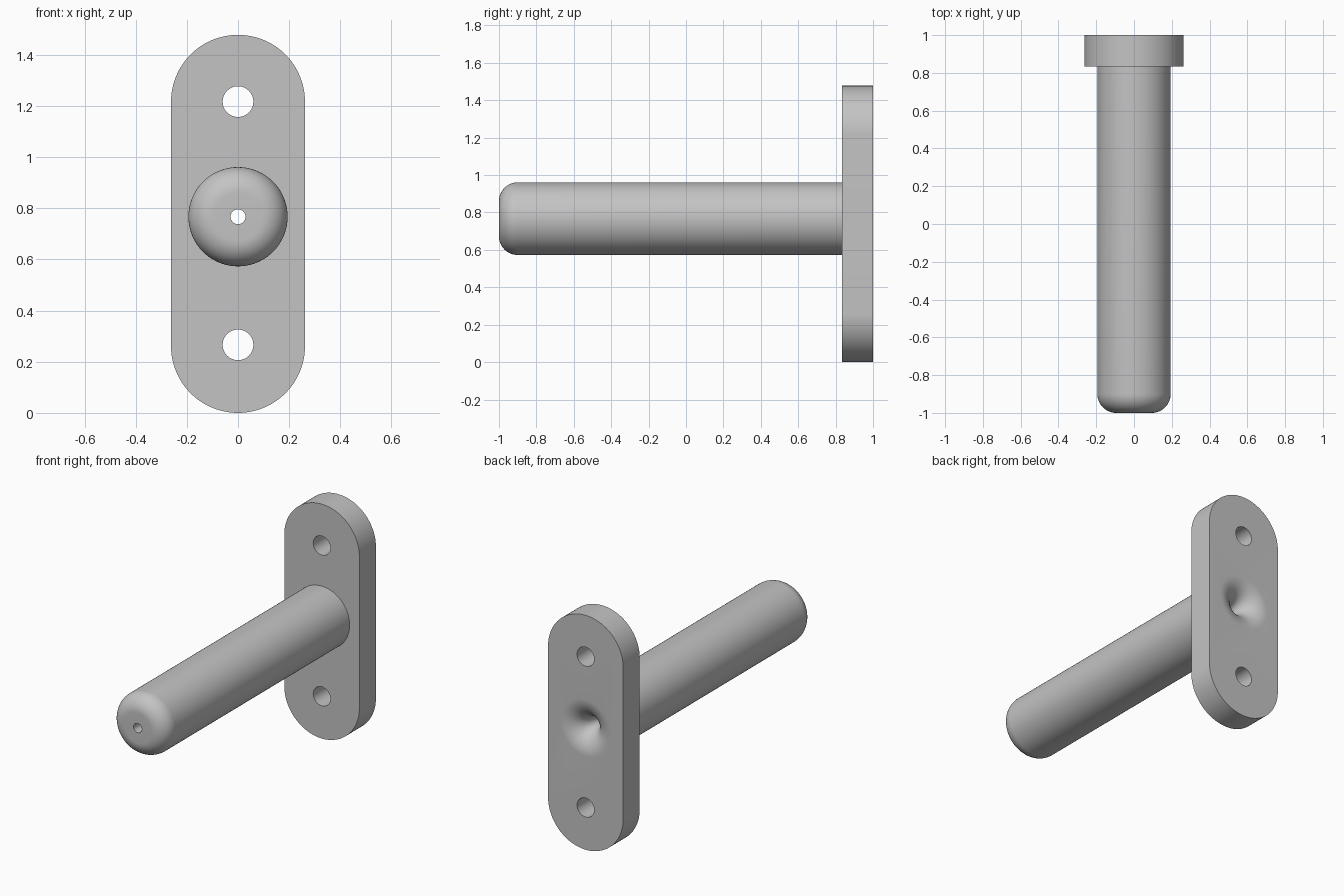
import bpy
import bmesh
from math import pi, sin, cos
from mathutils import Matrix, Vector

cube = bpy.data.objects.get("Cube")
if cube:
    bpy.data.objects.remove(cube, do_unlink=True)

SEG = 96
PLATE_FRONT, PLATE_BACK = 0.835, 1.0
PLATE_R, PLATE_TOP = 0.262, 1.478
PEG_Z, PEG_R, PEG_ROUND = 0.767, 0.194, 0.1
BORE_R, FLARE = 0.029, 0.15
HOLE_R = 0.06

grey = bpy.data.materials.new("plain grey")
grey.use_nodes = True
colour = (0.55, 0.55, 0.55, 1)
grey.diffuse_color = colour
grey.node_tree.nodes["Principled BSDF"].inputs["Base Color"].default_value = colour


def finish(name, bm):
    bmesh.ops.recalc_face_normals(bm, faces=bm.faces)
    mesh = bpy.data.meshes.new(name)
    bm.to_mesh(mesh)
    bm.free()
    mesh.materials.append(grey)
    obj = bpy.data.objects.new(name, mesh)
    bpy.context.collection.objects.link(obj)
    return obj


def activate(obj):
    bpy.ops.object.select_all(action='DESELECT')
    obj.select_set(True)
    bpy.context.view_layer.objects.active = obj


def lathe(name, profile, z):
    """Spin a closed (radius, y) profile round the y direction at height z."""
    bm = bmesh.new()
    verts = [bm.verts.new((r, y, z)) for r, y in profile]
    edges = [bm.edges.new((a, b)) for a, b in zip(verts, verts[1:] + verts[:1])]
    bmesh.ops.spin(bm, geom=verts + edges, cent=(0, 0, z), axis=(0, 1, 0),
                   angle=2 * pi, steps=SEG, use_duplicate=False)
    bmesh.ops.remove_doubles(bm, verts=bm.verts, dist=1e-5)
    return finish(name, bm)


def arc(r, y, radius, start, end, steps=16):
    angles = [start + (end - start) * i / steps for i in range(steps + 1)]
    return [(r + radius * cos(a), y + radius * sin(a)) for a in angles]


def cut(target, cutter):
    mod = target.modifiers.new("cut", 'BOOLEAN')
    mod.operation = 'DIFFERENCE'
    mod.solver = 'EXACT'
    mod.object = cutter
    activate(target)
    bpy.ops.object.modifier_apply(modifier=mod.name)
    bpy.data.objects.remove(cutter, do_unlink=True)


# Peg: bored tube with a rounded front end
nose = arc(PEG_R - PEG_ROUND, -1 + PEG_ROUND, PEG_ROUND, -pi / 2, 0)
peg = lathe("peg", [(BORE_R, -1)] + nose +
            [(PEG_R, PLATE_FRONT), (BORE_R, PLATE_FRONT)], PEG_Z)

# Back plate: slot outline pushed back to its thickness
bm = bmesh.new()
outline = []
for centre, start in ((PLATE_TOP - PLATE_R, 0), (PLATE_R, pi)):
    for r, z in arc(0, centre, PLATE_R, start, start + pi, SEG // 2):
        outline.append(bm.verts.new((r, PLATE_FRONT, z)))
face = bm.faces.new(outline)
extruded = bmesh.ops.extrude_face_region(bm, geom=[face])["geom"]
bmesh.ops.translate(bm, vec=Vector((0, PLATE_BACK - PLATE_FRONT, 0)),
                    verts=[g for g in extruded if isinstance(g, bmesh.types.BMVert)])
plate = finish("back_plate", bm)

# Screw holes
for z in (0.266, 1.217):
    bm = bmesh.new()
    bmesh.ops.create_cone(bm, cap_ends=True, segments=48, radius1=HOLE_R, radius2=HOLE_R,
                          depth=0.5, matrix=Matrix.Translation((0, 0.92, z))
                          @ Matrix.Rotation(pi / 2, 4, 'X'))
    cut(plate, finish("screw_hole_cutter", bm))

# Trumpet-shaped flare opening from the bore to the back of the plate
bell = arc(BORE_R + FLARE, PLATE_BACK - FLARE, FLARE, pi, pi / 2, 20)
cut(plate, lathe("flare_cutter", [(0, 0.7), (BORE_R, 0.7)] + bell +
                 [(BORE_R + FLARE, 1.1), (0, 1.1)], PEG_Z))

for obj in (peg, plate):
    activate(obj)
    bpy.ops.object.shade_smooth_by_angle(angle=pi / 6)
